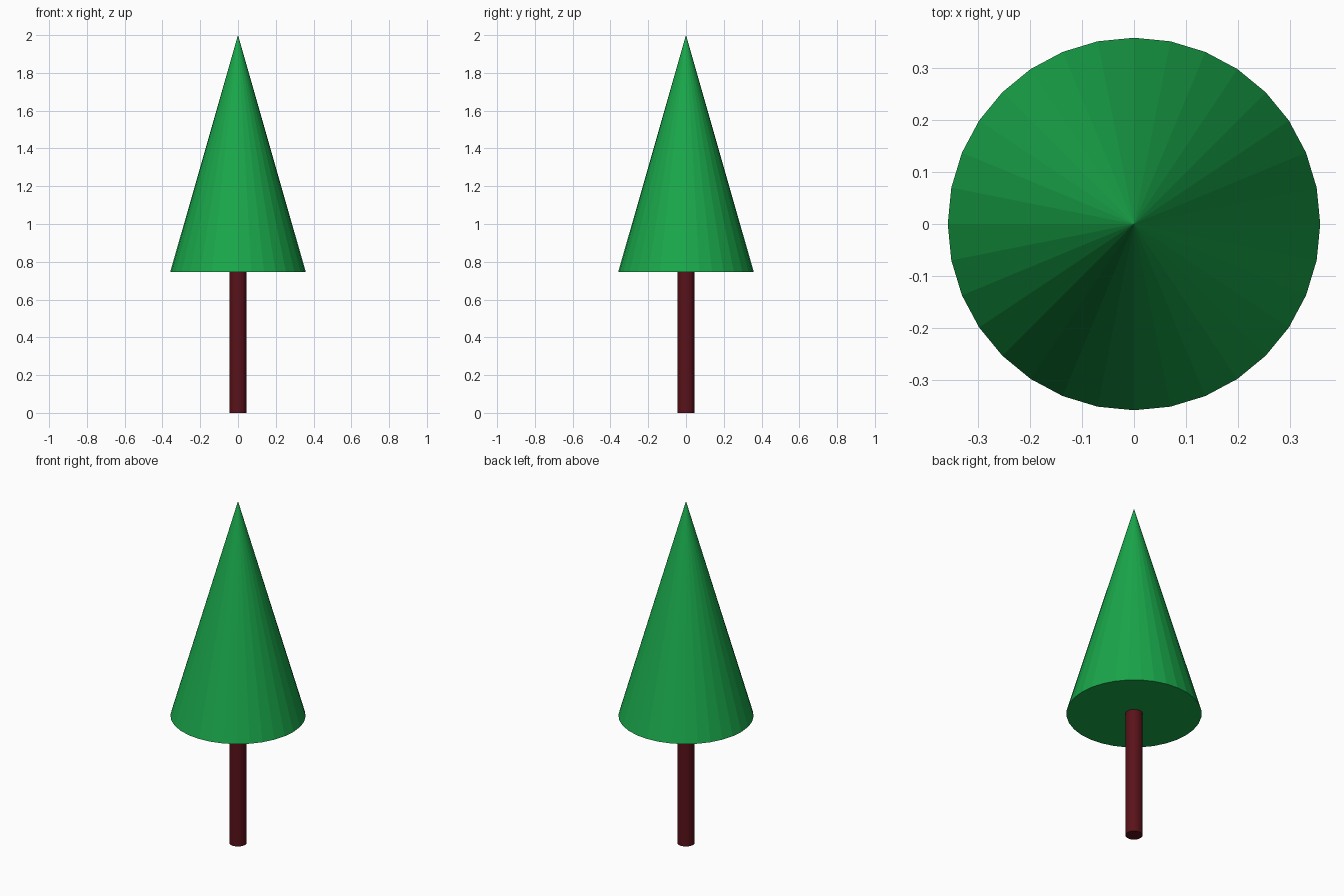
import bpy

if "Cube" in bpy.data.objects:
    bpy.data.objects.remove(bpy.data.objects["Cube"])

SIDES = 32
BASE_Z = 0.745   # underside of the foliage
TOP_Z = 2.0


def colour(obj, name, rgb):
    mat = bpy.data.materials.new(name)
    mat.diffuse_color = (*rgb, 1.0)
    mat.use_nodes = True
    mat.node_tree.nodes["Principled BSDF"].inputs["Base Color"].default_value = mat.diffuse_color
    obj.data.materials.append(mat)


# Trunk: slim cylinder from the ground to the foliage
bpy.ops.mesh.primitive_cylinder_add(vertices=SIDES, radius=0.046, depth=BASE_Z,
                                    location=(0, 0, BASE_Z / 2))
trunk = bpy.context.object
trunk.name = "trunk"
colour(trunk, "bark", (0.10, 0.006, 0.01))

# Foliage: one faceted cone with a closed base
bpy.ops.mesh.primitive_cone_add(vertices=SIDES, radius1=0.359, radius2=0,
                                depth=TOP_Z - BASE_Z,
                                location=(0, 0, (BASE_Z + TOP_Z) / 2))
foliage = bpy.context.object
foliage.name = "foliage"
colour(foliage, "leaves", (0.01, 0.39, 0.07))
